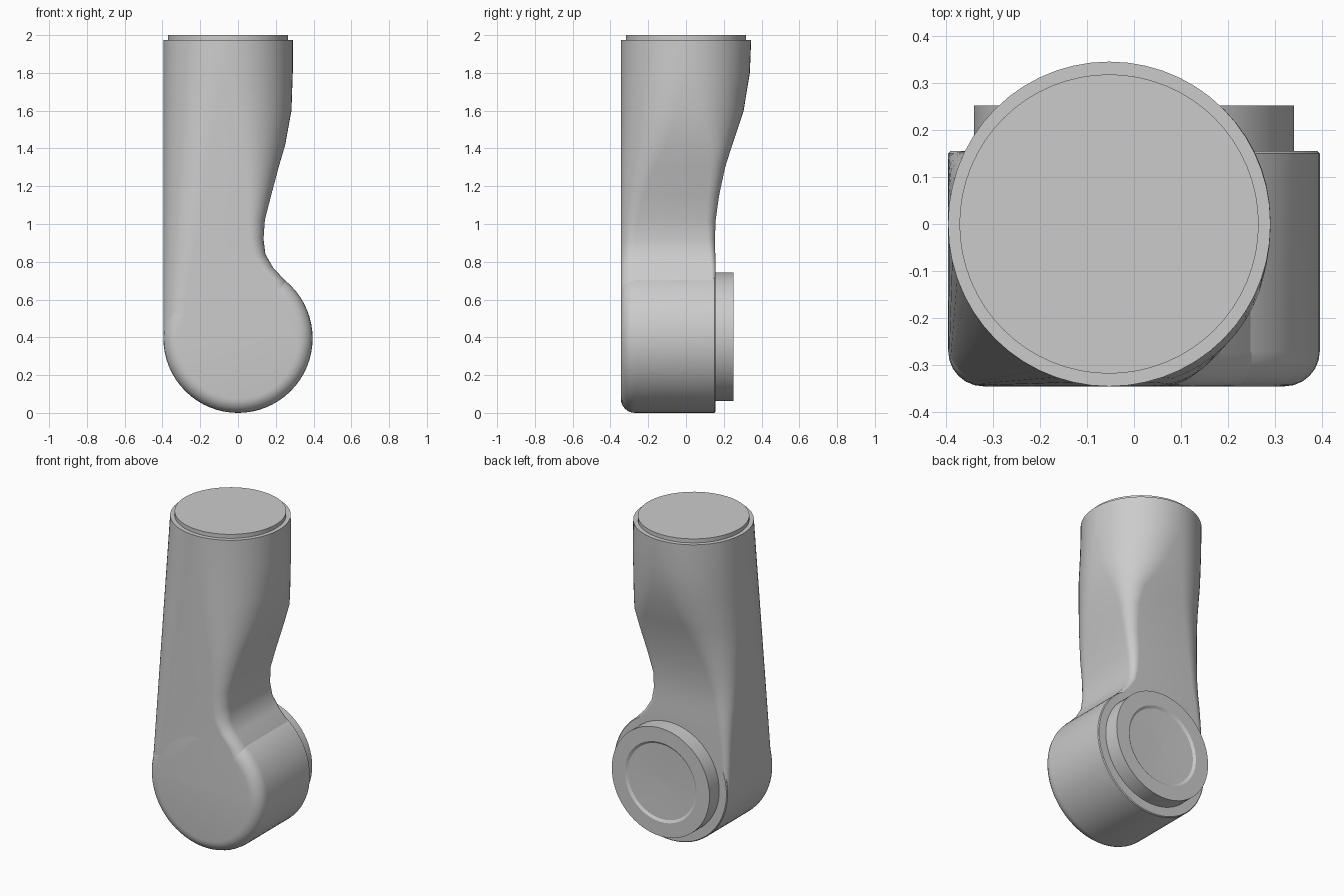
import bpy, bmesh, math

if "Cube" in bpy.data.objects:
    bpy.data.objects.remove(bpy.data.objects["Cube"])

grey = bpy.data.materials.new("plain grey")
grey.diffuse_color = (0.6, 0.6, 0.6, 1)
grey.use_nodes = True
grey.node_tree.nodes["Principled BSDF"].inputs["Base Color"].default_value = grey.diffuse_color


def finish(bm, name, angle=35):
    bmesh.ops.recalc_face_normals(bm, faces=bm.faces)
    mesh = bpy.data.meshes.new(name)
    bm.to_mesh(mesh)
    bm.free()
    ob = bpy.data.objects.new(name, mesh)
    bpy.context.collection.objects.link(ob)
    mesh.materials.append(grey)
    bpy.ops.object.select_all(action='DESELECT')
    ob.select_set(True)
    bpy.context.view_layer.objects.active = ob
    bpy.ops.object.shade_smooth_by_angle(angle=math.radians(angle))
    return ob


def skin(bm, rings):
    """Join closed rings of points and cap both ends."""
    rows = [[bm.verts.new(p) for p in ring] for ring in rings]
    n = len(rows[0])
    for a, b in zip(rows, rows[1:]):
        for i in range(n):
            j = (i + 1) % n
            bm.faces.new((a[i], a[j], b[j], b[i]))
    bm.faces.new(rows[0])
    bm.faces.new(rows[-1])


def rounded_section(z, x0, x1, y0, y1, radii, seg=14):
    """Rounded rectangle; radii: back right, back left, front left, front right."""
    br, bl, fl, fr = radii
    corners = [(x1 - br, y1 - br, br, 0), (x0 + bl, y1 - bl, bl, 90),
               (x0 + fl, y0 + fl, fl, 180), (x1 - fr, y0 + fr, fr, 270)]
    pts = []
    for cx, cy, r, start in corners:
        for k in range(seg + 1):
            a = math.radians(start + 90 * k / seg)
            pts.append((cx + r * math.cos(a), cy + r * math.sin(a), z))
    return pts


def turned_y(profile, zc, n=64):
    """Rings of (radius, y) around a y-directed axis at height zc."""
    return [[(r * math.cos(2 * math.pi * i / n), y, zc + r * math.sin(2 * math.pi * i / n))
             for i in range(n)] for r, y in profile]


# Arm: round at the top, blending into a flat-sided neck above the elbow
# z, right edge, back edge, then radii: back right, back left, front right
sections = [
    (0.395, 0.385, 0.155, 0.02, 0.02, 0.07),
    (0.70, 0.25, 0.155, 0.02, 0.05, 0.07),
    (0.77, 0.185, 0.155, 0.02, 0.06, 0.07),
    (0.84, 0.145, 0.155, 0.03, 0.07, 0.07),
    (0.92, 0.135, 0.153, 0.04, 0.085, 0.075),
    (1.02, 0.142, 0.157, 0.05, 0.105, 0.085),
    (1.15, 0.175, 0.175, 0.06, 0.14, 0.12),
    (1.30, 0.215, 0.207, 0.08, 0.19, 0.18),
    (1.42, 0.25, 0.245, 0.13, 0.24, 0.24),
    (1.60, 0.283, 0.305, 0.27, 0.30, 0.30),
    (1.80, 0.29, 0.338, 0.33, 0.335, 0.335),
    (1.975, 0.29, 0.345, 0.342, 0.342, 0.342),
]
rings = []
for z, x1, y1, br, bl, fr in sections:
    fl = 0.085 + 0.257 * (z - 0.395) / 1.58      # front left rounds steadily upwards
    rings.append(rounded_section(z, -0.395, x1, -0.345, y1, (br, bl, fl, fr)))
bm = bmesh.new()
skin(bm, rings)
finish(bm, "arm")

# Thin mounting disc on top of the arm
bm = bmesh.new()
skin(bm, [[(-0.053 + 0.318 * math.cos(2 * math.pi * i / 64),
            0.318 * math.sin(2 * math.pi * i / 64), z) for i in range(64)]
          for z in (1.96, 2.0)])
finish(bm, "top_disc")

# Elbow drum with a rounded front rim
rim = [(0.32 + 0.075 * math.sin(math.radians(a)), -0.27 - 0.075 * math.cos(math.radians(a)))
       for a in range(0, 91, 15)]
bm = bmesh.new()
skin(bm, turned_y(rim + [(0.395, 0.15), (0.39, 0.155)], 0.395))
finish(bm, "elbow_drum")

# Joint disc on the back, with a shallow dished centre
bm = bmesh.new()
skin(bm, turned_y([(0.34, 0.13), (0.34, 0.252), (0.25, 0.252), (0.235, 0.242),
                   (0.01, 0.235)], 0.403))
finish(bm, "joint_disc", 25)
